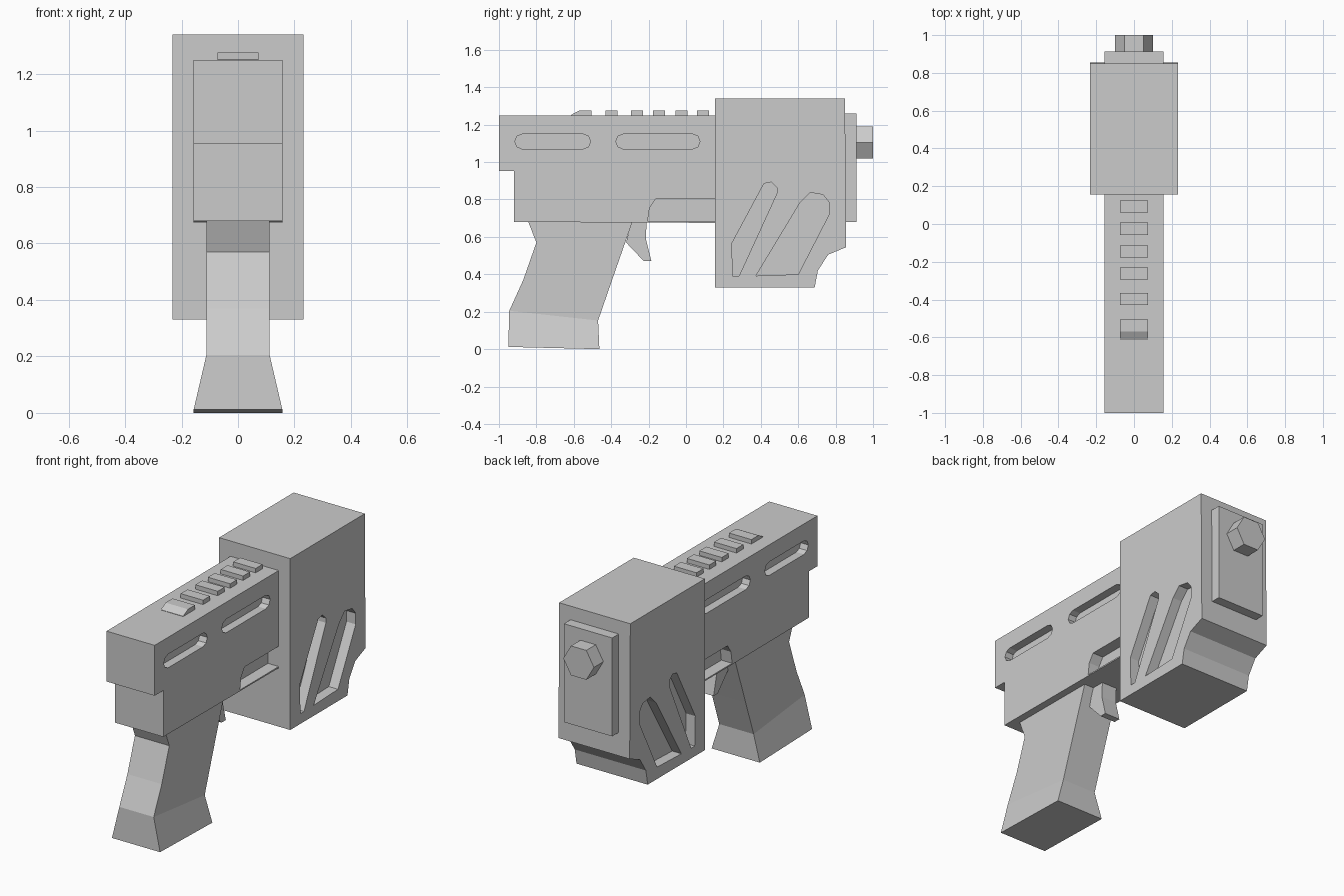
import bpy, bmesh
from math import cos, sin, pi

if "Cube" in bpy.data.objects:
    bpy.data.objects.remove(bpy.data.objects["Cube"])


def add_prism(bm, pts, x0, x1):
    """Extrude a (y, z) profile from x0 to x1."""
    a = [bm.verts.new((x0, y, z)) for y, z in pts]
    b = [bm.verts.new((x1, y, z)) for y, z in pts]
    bm.faces.new(a)
    bm.faces.new(b[::-1])
    n = len(pts)
    for i in range(n):
        j = (i + 1) % n
        bm.faces.new((a[j], a[i], b[i], b[j]))


def finish(bm, name):
    bmesh.ops.recalc_face_normals(bm, faces=bm.faces)
    mesh = bpy.data.meshes.new(name)
    bm.to_mesh(mesh)
    bm.free()
    ob = bpy.data.objects.new(name, mesh)
    bpy.context.collection.objects.link(ob)
    return ob


def prism(name, pts, half):
    bm = bmesh.new()
    add_prism(bm, pts, -half, half)
    return finish(bm, name)


def rect(y0, y1, z0, z1):
    return [(y0, z0), (y1, z0), (y1, z1), (y0, z1)]


def slot(y0, y1, z, r, steps=4):
    """Stadium outline."""
    right = [(y1 - r + r * cos(a), z + r * sin(a))
             for a in (-pi / 2 + pi * i / steps for i in range(steps + 1))]
    left = [(y0 + r - r * cos(a), z - r * sin(a))
            for a in (-pi / 2 + pi * i / steps for i in range(steps + 1))]
    return right + left


def cut_sides(ob, pockets, half):
    """Sink (profile, depth) pockets into both sides of a part."""
    bm = bmesh.new()
    for pts, depth in pockets:
        for s in (-1, 1):
            add_prism(bm, pts, s * (half - depth), s * (half + 0.1))
    cutter = finish(bm, ob.name + "_cutter")
    cutter.hide_render = True
    mod = ob.modifiers.new("pockets", 'BOOLEAN')
    mod.operation = 'DIFFERENCE'
    mod.solver = 'EXACT'
    mod.object = cutter
    bpy.context.view_layer.objects.active = ob
    bpy.ops.object.modifier_apply(modifier=mod.name)
    bpy.data.objects.remove(cutter)


# Rear body with long side slots and a pocket above the trigger
body = prism("body", [(-1, 1.25), (0.16, 1.25), (0.16, 0.675), (-0.92, 0.68),
                      (-0.92, 0.953), (-1, 0.953)], 0.157)
cut_sides(body, [
    (slot(-0.915, -0.51, 1.11, 0.04), 0.05),
    (slot(-0.375, 0.075, 1.11, 0.04), 0.05),
    ([(-0.205, 0.684), (0.2, 0.684), (0.2, 0.803), (-0.163, 0.803),
      (-0.195, 0.755)], 0.07)], 0.157)

# Large front block with slanted pockets
block = prism("front_block", [(0.155, 1.34), (0.85, 1.34), (0.856, 0.545),
                              (0.76, 0.505), (0.705, 0.42), (0.688, 0.33),
                              (0.155, 0.33)], 0.232)
cut_sides(block, [
    ([(0.25, 0.39), (0.283, 0.39), (0.487, 0.835), (0.487, 0.863),
      (0.455, 0.893), (0.417, 0.885), (0.245, 0.565)], 0.06),
    ([(0.374, 0.392), (0.6, 0.4), (0.765, 0.72), (0.765, 0.785),
      (0.733, 0.826), (0.663, 0.837), (0.61, 0.783)], 0.06)], 0.232)

# Plate and hexagonal nozzle at the far end
prism("end_plate", rect(0.845, 0.912, 0.68, 1.26), 0.157)
bm = bmesh.new()
ring = [(0.1 * cos(i * pi / 3), 1.105 + 0.1 * sin(i * pi / 3)) for i in range(6)]
base = bm.faces.new([bm.verts.new((x, 0.905, z)) for x, z in ring])
ext = bmesh.ops.extrude_face_region(bm, geom=[base], use_keep_orig=True)
for v in ext["geom"]:
    if isinstance(v, bmesh.types.BMVert):
        v.co.y = 1.0
finish(bm, "nozzle")

# Grip and its flared base
prism("grip", [(-0.845, 0.685), (-0.8, 0.57), (-0.87, 0.37), (-0.945, 0.205),
               (-0.47, 0.153), (-0.395, 0.37), (-0.285, 0.685)], 0.112)
grip_base = prism("grip_base", [(-0.945, 0.205), (-0.95, 0.012),
                                (-0.463, 0.0), (-0.47, 0.153)], 0.112)
for v in grip_base.data.vertices:
    if v.co.z < 0.1:
        v.co.x *= 0.157 / 0.112

# Trigger
prism("trigger", [(-0.29, 0.69), (-0.32, 0.57), (-0.225, 0.47), (-0.185, 0.47),
                  (-0.215, 0.59), (-0.21, 0.69)], 0.05)

# Rail teeth, the rear one ramped
for i, y in enumerate((-0.43, -0.293, -0.177, -0.057, 0.06)):
    prism(f"rail_tooth_{i + 1}", rect(y, y + 0.064, 1.245, 1.276), 0.073)
prism("rail_ramp", [(-0.615, 1.245), (-0.505, 1.245), (-0.505, 1.276),
                    (-0.57, 1.276), (-0.615, 1.252)], 0.073)
